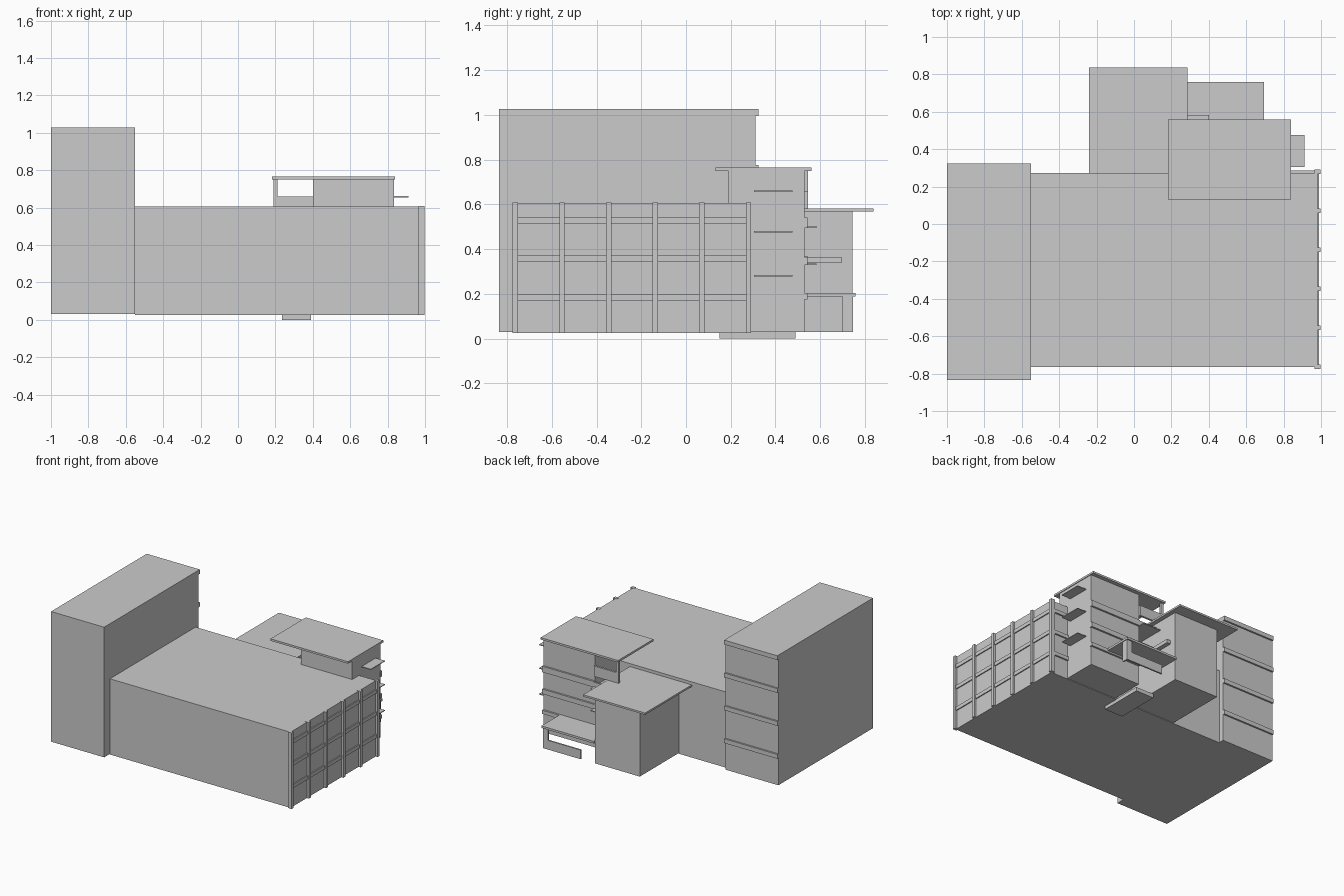
import bpy, bmesh


def box(name, x, y, z):
    """Axis-aligned box from (min, max) pairs."""
    bm = bmesh.new()
    bmesh.ops.create_cube(bm, size=1.0)
    for v in bm.verts:
        v.co = [r[0] if c < 0 else r[1] for c, r in zip(v.co, (x, y, z))]
    mesh = bpy.data.meshes.new(name)
    bm.to_mesh(mesh)
    bm.free()
    obj = bpy.data.objects.new(name, mesh)
    bpy.context.collection.objects.link(obj)
    return obj


# Main masses
box("tall_wing", (-1, -0.55), (-0.835, 0.31), (0.03, 1.027))
box("main_block", (-0.55, 0.98), (-0.765, 0.273), (0.025, 0.605))
box("stair_block", (0.40, 0.835), (0.19, 0.53), (0.03, 0.752))
box("rear_block", (-0.13, 0.25), (0.27, 0.745), (0.03, 0.57))

# Roof slabs
box("stair_roof", (0.183, 0.84), (0.132, 0.56), (0.75, 0.765))
box("rear_roof", (-0.24, 0.285), (0.273, 0.838), (0.568, 0.582))

# Tall wing: bands on the rear face
for i in range(4):
    top = 1.027 - 0.252 * i
    box(f"wing_band_{i}", (-1, -0.55), (0.305, 0.323), (top - 0.033, top))

# Side facade: posts and floor bars, with bars wrapping onto the rear wall
for i in range(6):
    y = -0.763 + 0.2085 * i
    box(f"facade_post_{i}", (0.965, 0.997), (y - 0.012, y + 0.012), (0.025, 0.607))
for i, z in enumerate((0.17, 0.343, 0.512)):
    box(f"facade_bar_{i}", (0.97, 0.988), (-0.765, 0.28), (z, z + 0.028))
    box(f"return_bar_{i}", (0.83, 0.98), (0.265, 0.285), (z, z + 0.028))

# Stair block: rear bands and side sunshades
for i, (lo, hi) in enumerate(((0.175, 0.203), (0.328, 0.365), (0.495, 0.54))):
    box(f"stair_band_{i}", (0.40, 0.84), (0.525, 0.544), (lo, hi))
for i, z in enumerate((0.28, 0.478, 0.658)):
    box(f"sunshade_{i}", (0.83, 0.912), (0.305, 0.475), (z - 0.003, z + 0.003))

# Open landings between the stair and rear blocks
for i, z in enumerate((0.328, 0.495)):
    box(f"landing_{i}", (0.25, 0.40), (0.27, 0.583), (z, z + 0.007))
    box(f"landing_rail_{i}", (0.25, 0.40), (0.53, 0.544), (z, z + 0.04))
box("side_shelf", (0.25, 0.284), (0.53, 0.695), (0.337, 0.365))

# Roof terrace: corner post and parapet under the stair roof
box("terrace_post", (0.19, 0.21), (0.528, 0.545), (0.58, 0.752))
box("terrace_parapet", (0.20, 0.40), (0.53, 0.545), (0.58, 0.66))

# Rear porch: canopy, corner column and low wall
box("porch_canopy", (0.25, 0.695), (0.53, 0.758), (0.187, 0.203))
box("porch_column", (0.645, 0.69), (0.735, 0.747), (0.03, 0.19))
box("porch_column_return", (0.678, 0.69), (0.70, 0.747), (0.03, 0.19))
box("porch_low_wall", (0.37, 0.69), (0.735, 0.747), (0.03, 0.10))

# Entrance step
box("entrance_step", (0.235, 0.39), (0.15, 0.49), (0.0, 0.03))
